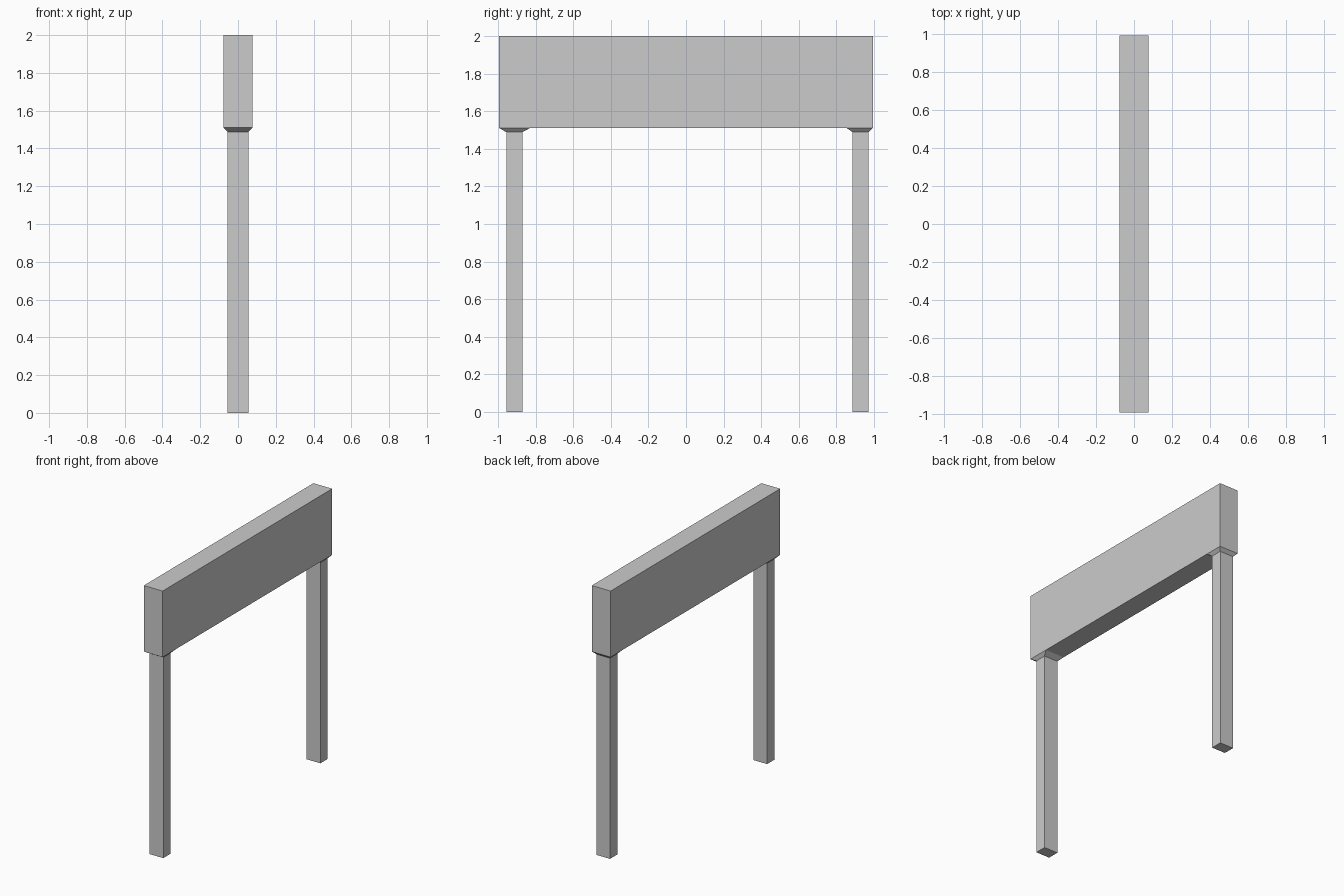
import bpy, bmesh

if "Cube" in bpy.data.objects:
    bpy.data.objects.remove(bpy.data.objects["Cube"])

HALF_W = 0.077      # beam half width in x
HALF_L = 0.993      # beam half length in y
LEG_W = 0.056       # leg half width in x
Z_CAP, Z_BEAM, Z_TOP = 1.488, 1.51, 2.0


def loft(name, sections):
    """Closed solid through rectangles given as (half_x, y0, y1, z)."""
    bm = bmesh.new()
    rings = [[bm.verts.new(p) for p in ((-hx, y0, z), (hx, y0, z), (hx, y1, z), (-hx, y1, z))]
             for hx, y0, y1, z in sections]
    bm.faces.new(rings[0][::-1])
    bm.faces.new(rings[-1])
    for a, b in zip(rings, rings[1:]):
        for i in range(4):
            j = (i + 1) % 4
            bm.faces.new((a[i], a[j], b[j], b[i]))
    mesh = bpy.data.meshes.new(name)
    bm.to_mesh(mesh)
    bm.free()
    obj = bpy.data.objects.new(name, mesh)
    bpy.context.collection.objects.link(obj)
    return obj


# Deep rectangular beam across the top
loft("beam", [(HALF_W, -HALF_L, HALF_L, Z_BEAM), (HALF_W, -HALF_L, HALF_L, Z_TOP)])

# Square legs, each flaring out to meet the beam (leg y range, flare y range)
for name, leg, flare in (("front_leg", (-0.955, -0.87), (-HALF_L, -0.83)),
                         ("back_leg", (0.885, 0.97), (0.855, HALF_L))):
    loft(name, [(LEG_W, *leg, 0.0), (LEG_W, *leg, Z_CAP), (HALF_W, *flare, Z_BEAM)])
